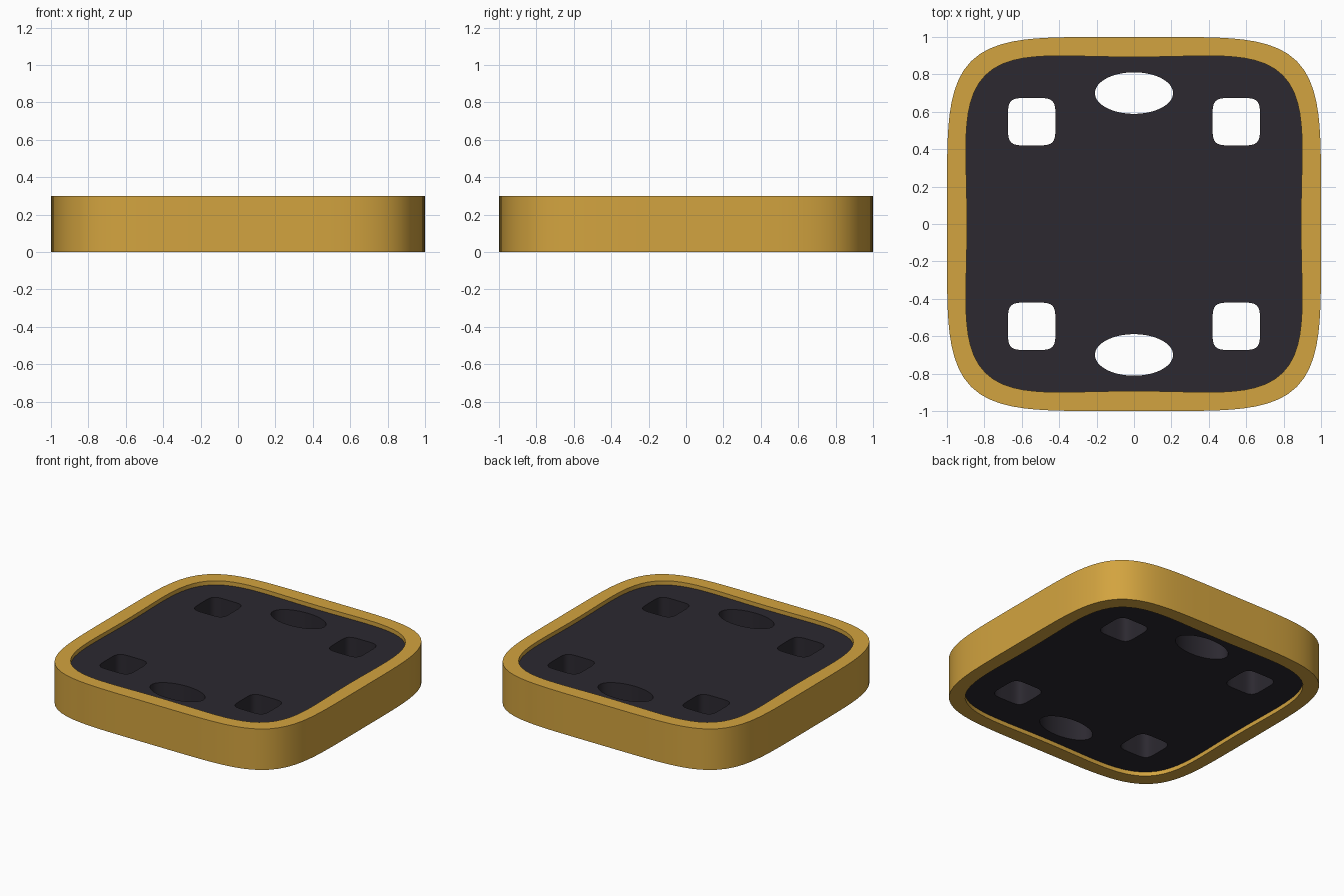
import bpy, bmesh
from math import cos, sin, tau

if "Cube" in bpy.data.objects:
    bpy.data.objects.remove(bpy.data.objects["Cube"])


def outline(rx, ry, n, cx=0, cy=0, inset=0, count=128):
    """Superellipse sampled by angle, optionally shrunk radially by a constant."""
    pts = []
    for i in range(count):
        a = tau * i / count
        c, s = cos(a), sin(a)
        r = (abs(c) ** n + abs(s) ** n) ** (-1 / n) - inset
        pts.append((cx + rx * r * c, cy + ry * r * s))
    return pts


def extruded(name, loops, z0, z1, color):
    """Fill nested outlines (inner ones become holes) and extrude from z0 to z1."""
    curve = bpy.data.curves.new(name + "_profile", 'CURVE')
    curve.dimensions = '2D'
    curve.fill_mode = 'BOTH'
    curve.extrude = (z1 - z0) / 2
    for loop in loops:
        sp = curve.splines.new('POLY')
        sp.points.add(len(loop) - 1)
        for p, (x, y) in zip(sp.points, loop):
            p.co = (x, y, 0, 1)
        sp.use_cyclic_u = True
    tmp = bpy.data.objects.new(name + "_profile", curve)
    bpy.context.collection.objects.link(tmp)
    bpy.context.view_layer.update()
    deps = bpy.context.evaluated_depsgraph_get()
    mesh = bpy.data.meshes.new_from_object(tmp.evaluated_get(deps))
    bpy.data.objects.remove(tmp)

    # weld caps to walls and lift to final height
    bm = bmesh.new()
    bm.from_mesh(mesh)
    bmesh.ops.remove_doubles(bm, verts=bm.verts, dist=1e-5)
    bmesh.ops.recalc_face_normals(bm, faces=bm.faces)
    bmesh.ops.translate(bm, verts=bm.verts, vec=(0, 0, (z0 + z1) / 2))
    bm.to_mesh(mesh)
    bm.free()

    mat = bpy.data.materials.new(name + "_material")
    mat.diffuse_color = color
    mat.use_nodes = True
    mat.node_tree.nodes["Principled BSDF"].inputs["Base Color"].default_value = mat.diffuse_color
    mesh.materials.clear()
    mesh.materials.append(mat)
    mesh.name = name
    ob = bpy.data.objects.new(name, mesh)
    bpy.context.collection.objects.link(ob)
    bpy.ops.object.select_all(action='DESELECT')
    ob.select_set(True)
    bpy.context.view_layer.objects.active = ob
    bpy.ops.object.shade_smooth_by_angle(angle=0.6)
    return ob


RIM = 0.107

# gold rim
extruded("outer_rim",
         [outline(1, 1, 5), outline(1, 1, 5, inset=RIM)],
         0, 0.3, (0.65, 0.37, 0.05, 1))

# dark plate with four rounded-square holes and two oval holes
holes = [outline(0.127, 0.127, 5, sx * 0.547, sy * 0.547, count=64)
         for sx in (-1, 1) for sy in (-1, 1)]
holes += [outline(0.209, 0.111, 2, 0, sy * 0.7, count=64) for sy in (-1, 1)]
extruded("inner_plate",
         [outline(1, 1, 5, inset=RIM - 0.004)] + holes,
         0.03, 0.27, (0.025, 0.022, 0.03, 1))
